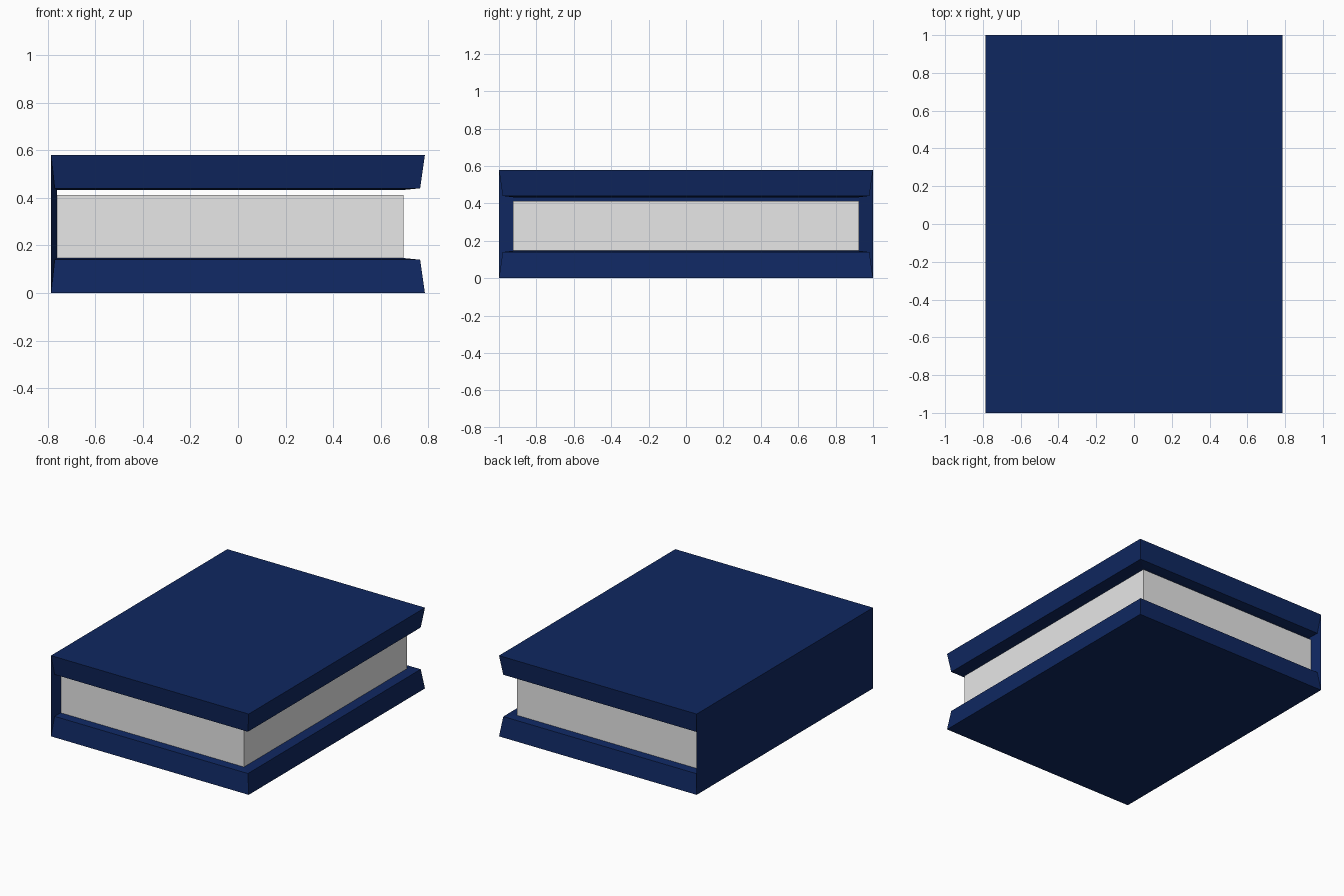
import bpy, bmesh

if "Cube" in bpy.data.objects:
    bpy.data.objects.remove(bpy.data.objects["Cube"])

HEIGHT = 0.58


def material(name, rgb):
    m = bpy.data.materials.new(name)
    m.diffuse_color = (*rgb, 1)
    m.use_nodes = True
    m.node_tree.nodes["Principled BSDF"].inputs["Base Color"].default_value = m.diffuse_color
    return m


navy = material("navy cover", (0.0048, 0.0205, 0.118))
paper = material("paper grey", (0.8, 0.8, 0.8))


def loft(name, rings, mat):
    """Closed solid through a list of four-cornered rings."""
    bm = bmesh.new()
    loops = [[bm.verts.new(p) for p in ring] for ring in rings]
    for a, b in zip(loops, loops[1:]):
        for i in range(4):
            j = (i + 1) % 4
            bm.faces.new((a[i], a[j], b[j], b[i]))
    bm.faces.new(loops[0][::-1])
    bm.faces.new(loops[-1])
    bmesh.ops.recalc_face_normals(bm, faces=bm.faces)
    mesh = bpy.data.meshes.new(name)
    bm.to_mesh(mesh)
    bm.free()
    mesh.materials.append(mat)
    obj = bpy.data.objects.new(name, mesh)
    bpy.context.collection.objects.link(obj)
    return obj


def rect_z(x0, x1, y, z):
    return [(x0, -y, z), (x1, -y, z), (x1, y, z), (x0, y, z)]


def rect_x(x, y, z0, z1):
    return [(x, -y, z0), (x, y, z0), (x, y, z1), (x, -y, z1)]


# Covers: wide outside, tapering in, with a slightly sloped inner lip
for name, flip in (("bottom_cover", False), ("top_cover", True)):
    rings = []
    for x0, x1, y, z in ((-0.785, 0.785, 1.0, 0.0),
                         (-0.77, 0.765, 0.98, 0.14),
                         (-0.76, 0.695, 0.925, 0.147)):
        rings.append(rect_z(x0, x1, y, HEIGHT - z if flip else z))
    loft(name, rings, navy)

# Spine: thin plate with ends bevelled toward the pages
loft("spine", [rect_x(-0.785, 1.0, 0.0, HEIGHT),
               rect_x(-0.76, 0.925, 0.1, HEIGHT - 0.1)], navy)

# Page block
loft("pages", [rect_z(-0.76, 0.695, 0.925, 0.146),
               rect_z(-0.76, 0.695, 0.925, HEIGHT - 0.168)], paper)
